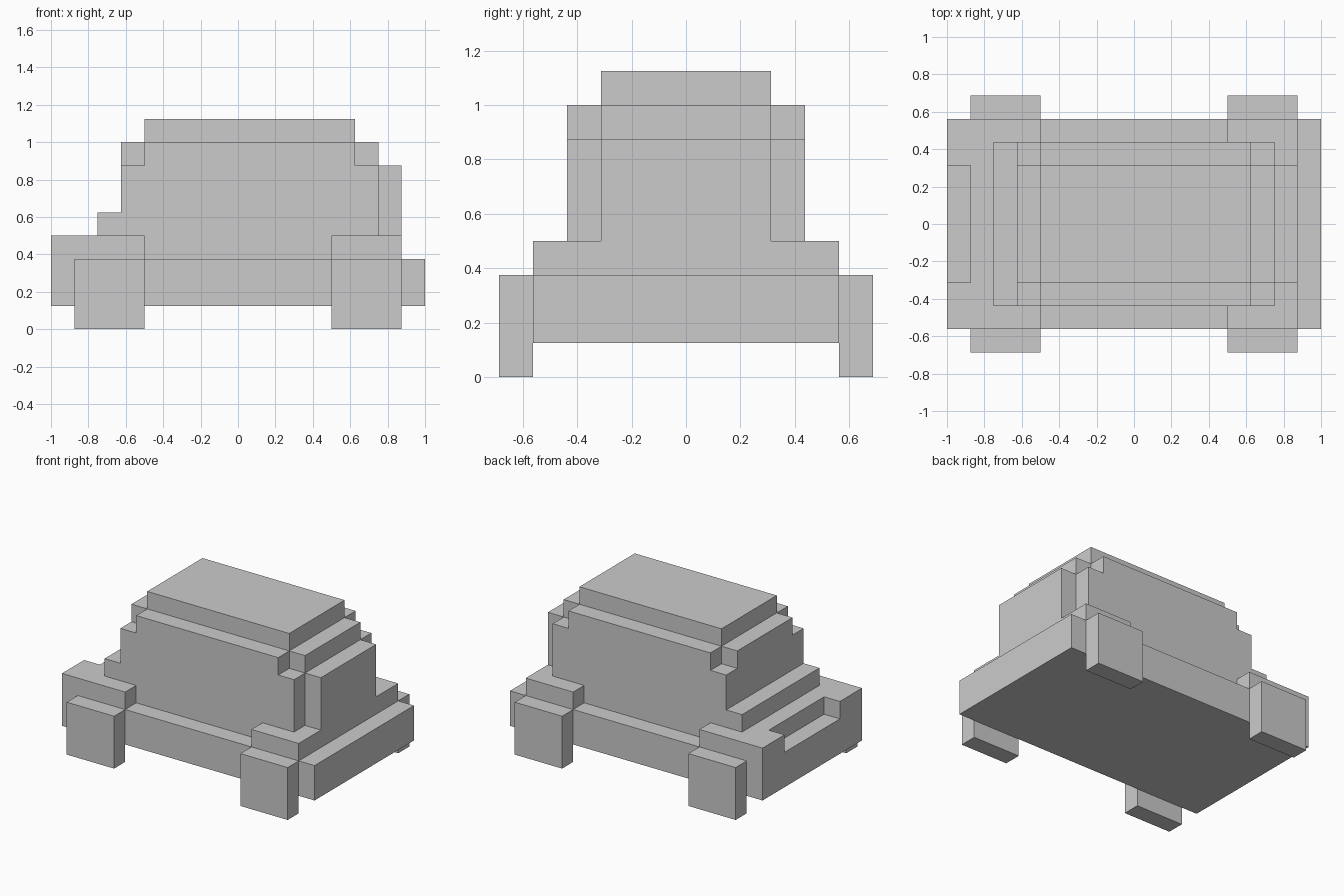
import bpy
import bmesh

if "Cube" in bpy.data.objects:
    bpy.data.objects.remove(bpy.data.objects["Cube"])

U = 0.125  # block size; all numbers below are in blocks


def slab(name, half_outline, z0, z1):
    """Extrude a plan outline, given for +y and mirrored across the x axis."""
    outline = half_outline + [(x, -y) for x, y in reversed(half_outline)]
    bm = bmesh.new()
    face = bm.faces.new([bm.verts.new((x * U, y * U, z0 * U)) for x, y in outline])
    new = bmesh.ops.extrude_face_region(bm, geom=[face])["geom"]
    verts = [v for v in new if isinstance(v, bmesh.types.BMVert)]
    bmesh.ops.translate(bm, verts=verts, vec=(0, 0, (z1 - z0) * U))
    bmesh.ops.recalc_face_normals(bm, faces=bm.faces)
    mesh = bpy.data.meshes.new(name)
    bm.to_mesh(mesh)
    bm.free()
    obj = bpy.data.objects.new(name, mesh)
    bpy.context.collection.objects.link(obj)
    return obj


def block(name, x0, x1, half_width, z0, z1):
    return slab(name, [(x0, half_width), (x1, half_width)], z0, z1)


# Lower body
block("chassis", -8, 8, 4.5, 1, 3)

# Hood with nose notch, waist and rear fenders
slab("hood_and_fenders",
     [(-7, 2.5), (-8, 2.5), (-8, 4.5), (-4, 4.5), (-4, 3.5),
      (4, 3.5), (4, 4.5), (7, 4.5)], 3, 4)

# Step at the base of the windscreen
block("cowl", -6, -5, 3.5, 4, 5)

# Cabin with narrower rear bulge
slab("cabin", [(-5, 3.5), (6, 3.5), (6, 2.5), (7, 2.5)], 4, 7)

# Stepped roof
slab("roof_rim",
     [(-5, 2.5), (-4, 2.5), (-4, 3.5), (5, 3.5), (5, 2.5), (6, 2.5)], 7, 8)
block("roof_top", -4, 5, 2.5, 8, 9)

# Wheels
for end, x in (("front", -7), ("rear", 4)):
    for side, y in (("left", 5), ("right", -5)):
        wheel = block(f"{end}_{side}_wheel", x, x + 3, 0.5, 0, 3)
        wheel.location.y = y * U
